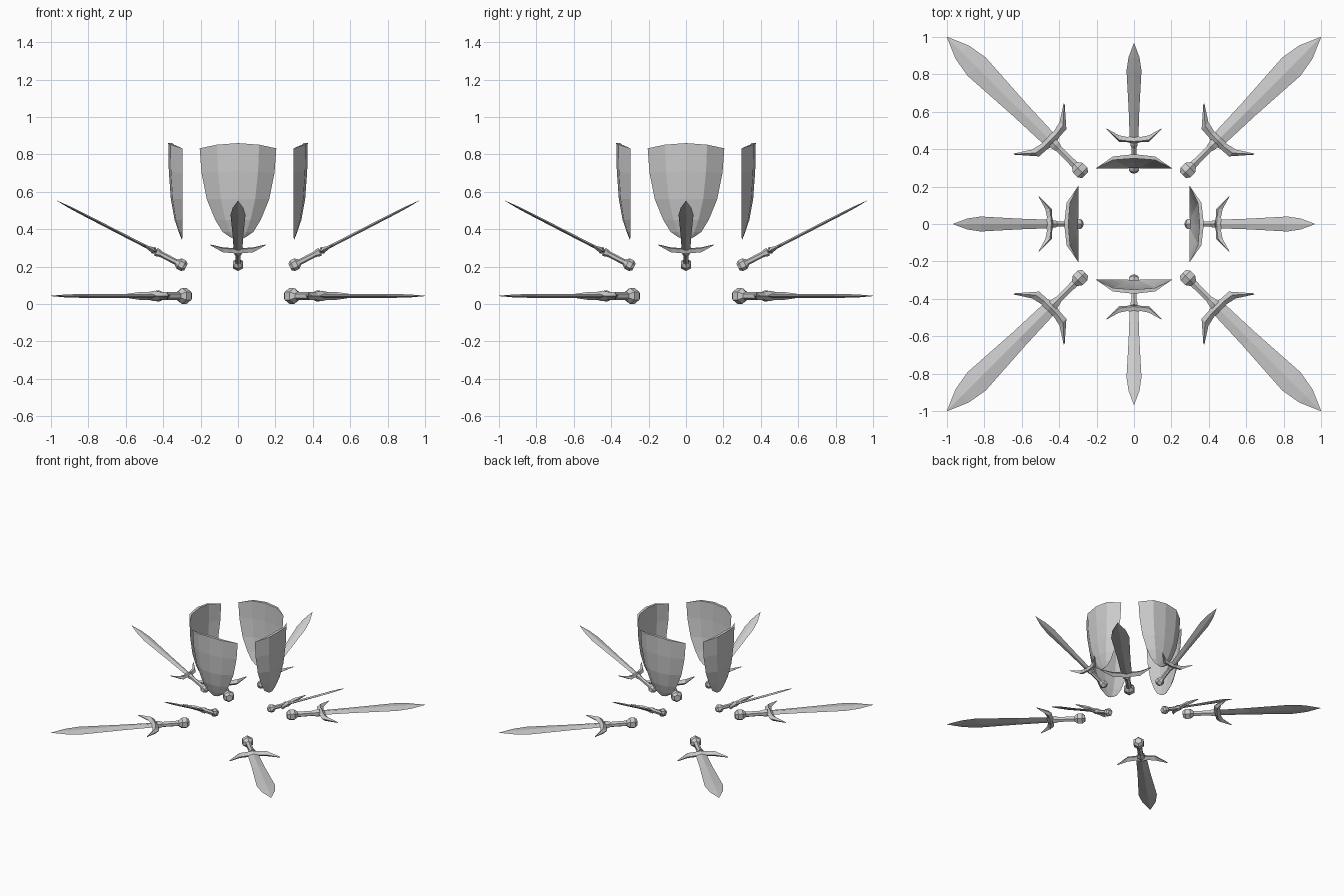
import bpy, bmesh
from math import cos, sin, pi, sqrt, atan2
from mathutils import Matrix

if "Cube" in bpy.data.objects:
    bpy.data.objects.remove(bpy.data.objects["Cube"])


def make_object(name, bm, matrix):
    bmesh.ops.remove_doubles(bm, verts=bm.verts, dist=1e-5)
    bmesh.ops.recalc_face_normals(bm, faces=bm.faces)
    mesh = bpy.data.meshes.new(name)
    bm.to_mesh(mesh)
    bm.free()
    ob = bpy.data.objects.new(name, mesh)
    bpy.context.collection.objects.link(ob)
    ob.matrix_world = matrix
    return ob


def loft(name, rings, matrix):
    """Skin a list of equal-length closed rings and cap both ends."""
    bm = bmesh.new()
    loops = [[bm.verts.new(p) for p in ring] for ring in rings]
    n = len(rings[0])
    for a, b in zip(loops, loops[1:]):
        for i in range(n):
            j = (i + 1) % n
            bm.faces.new((a[i], a[j], b[j], b[i]))
    bm.faces.new(loops[0])
    bm.faces.new(loops[-1])
    return make_object(name, bm, matrix)


def sword(name, matrix, length=1.0, radial=1.0, span=1.0, width=1.0):
    """Sword along local +x, pommel end at the origin."""
    # six-sided pommel, grip and collar
    profile = [(0, .026), (.02, .043), (.055, .043), (.08, .022),
               (.20, .021), (.225, .03), (.245, .03)]
    rings = [[(x * length, r * radial * sin(k * pi / 3), r * radial * cos(k * pi / 3))
              for k in range(6)] for x, r in profile]
    loft(name + "_grip", rings, matrix)

    # crossguard with swept-forward tips: across, along, half depth, half thickness
    half = [(0, .262, .034, .028), (.045, .262, .021, .021),
            (.103, .27, .026, .021), (.19, .348, .004, .004)]
    stations = [(-p, a, h, t) for p, a, h, t in half[:0:-1]] + half
    rings = [[((a - h) * length, p * span, 0), (a * length, p * span, t * radial),
              ((a + h) * length, p * span, 0), (a * length, p * span, -t * radial)]
             for p, a, h, t in stations]
    loft(name + "_guard", rings, matrix)

    # diamond-section blade: along, half width, half thickness
    stations = [(.27, .040, .011), (.50, .049, .011), (.82, .069, .010),
                (.93, .050, .008), (1.044, .001, .001)]
    rings = [[(x * length, w * width, 0), (x * length, 0, t * radial),
              (x * length, -w * width, 0), (x * length, 0, -t * radial)]
             for x, w, t in stations]
    loft(name + "_blade", rings, matrix)


def shield(name, matrix):
    """Curved shield: edges at local x = 0, bulging towards +x."""
    rows = [(.832, .205, .076, .028), (.70, .195, .073, .01), (.56, .167, .062, 0),
            (.45, .122, .042, 0), (.385, .082, .020, 0), (.358, .043, .004, -.013)]
    cols = [(-1, 0), (-.55, .84), (0, 1), (.55, .84), (1, 0)]
    bm = bmesh.new()
    grids = []
    for scale, shift in ((1, 0), (.72, -.001)):
        grids.append([[bm.verts.new((d * (depth * scale + shift), u * w, z + rise * (1 - u * u)))
                       for u, d in cols] for z, w, depth, rise in rows])
    outer, inner = grids
    for g in grids:
        for a, b in zip(g, g[1:]):
            for i in range(4):
                bm.faces.new((a[i], a[i + 1], b[i + 1], b[i]))
    # top and bottom rims
    for k in (0, -1):
        for i in range(4):
            bm.faces.new((outer[k][i], outer[k][i + 1], inner[k][i + 1], inner[k][i]))
    make_object(name, bm, matrix)


slope = atan2(.355, .69)
for i in range(4):
    turn = Matrix.Rotation(i * pi / 2, 4, 'Z')
    # long swords lying flat on the diagonals
    diagonal = Matrix.Rotation(i * pi / 2 + pi / 4, 4, 'Z')
    sword(f"long_sword_{i}", diagonal @ Matrix.Translation((.37, 0, .043)))
    # short swords rising outwards along the axes
    tilt = Matrix.Translation((.278, 0, .197)) @ Matrix.Rotation(-slope, 4, 'Y')
    sword(f"short_sword_{i}", turn @ tilt, .743, .72, .77, .58)
    # upright shields facing outwards
    shield(f"shield_{i}", turn @ Matrix.Translation((.297, 0, 0)))
